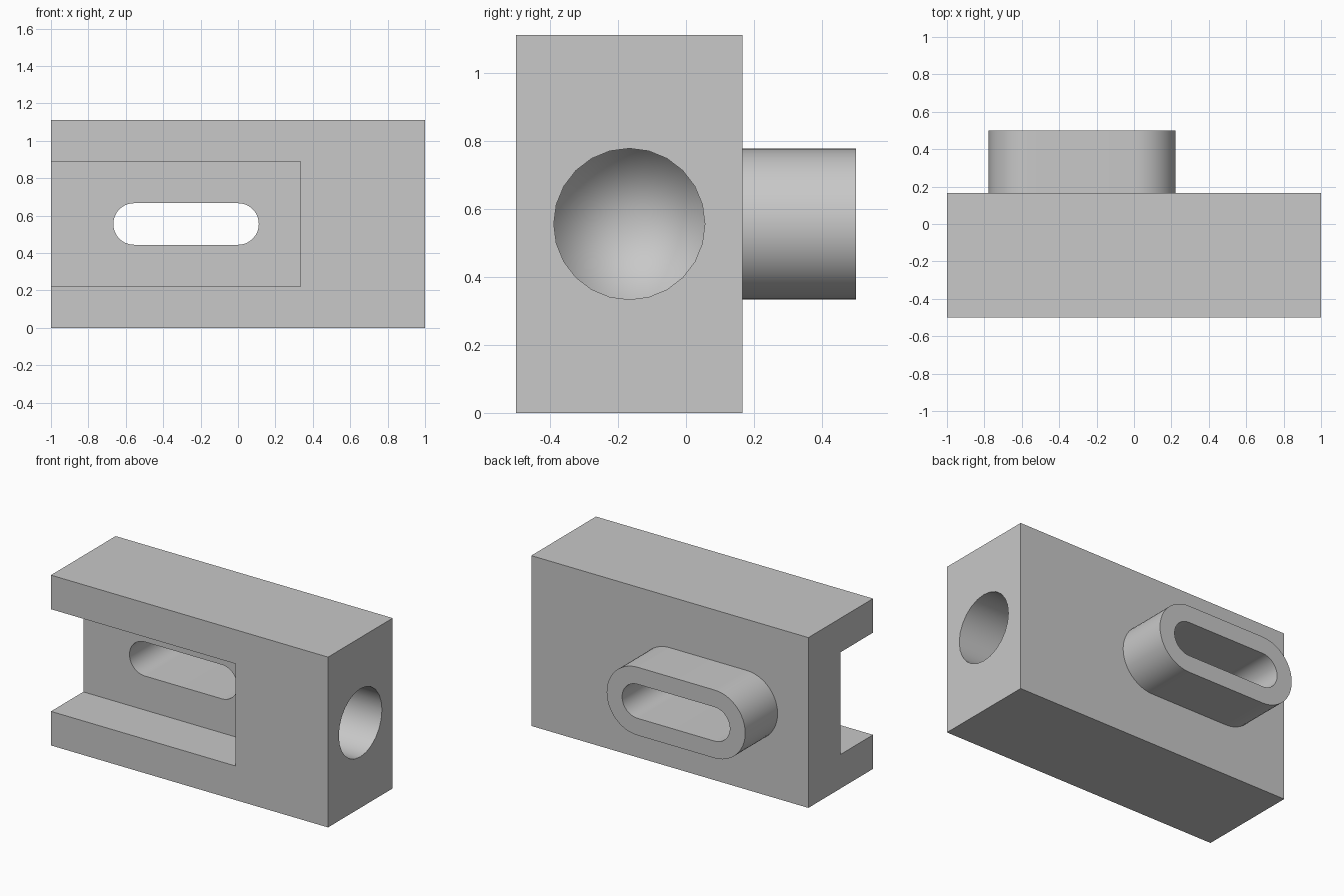
import bpy, bmesh, math
from mathutils import Matrix, Vector

if "Cube" in bpy.data.objects:
    bpy.data.objects.remove(bpy.data.objects["Cube"], do_unlink=True)

U = 1 / 9           # design unit
MID_Z = 5 * U       # height of the slot and bore axes

grey = bpy.data.materials.new("plain_grey")
grey.use_nodes = True
grey.diffuse_color = (0.58, 0.58, 0.58, 1)
grey.node_tree.nodes["Principled BSDF"].inputs["Base Color"].default_value = grey.diffuse_color


def make_object(name, bm):
    bmesh.ops.recalc_face_normals(bm, faces=bm.faces)
    mesh = bpy.data.meshes.new(name)
    bm.to_mesh(mesh)
    bm.free()
    mesh.materials.append(grey)
    obj = bpy.data.objects.new(name, mesh)
    bpy.context.collection.objects.link(obj)
    return obj


def box(name, low, high):
    low, high = Vector(low), Vector(high)
    bm = bmesh.new()
    place = Matrix.Translation((low + high) / 2) @ Matrix.Diagonal((high - low).to_4d())
    bmesh.ops.create_cube(bm, size=1, matrix=place)
    return make_object(name, bm)


def prism(name, points, depth):
    """Extrude a closed outline along a vector."""
    bm = bmesh.new()
    face = bm.faces.new([bm.verts.new(p) for p in points])
    new = bmesh.ops.extrude_face_region(bm, geom=[face])["geom"]
    bmesh.ops.translate(bm, vec=depth, verts=[v for v in new if isinstance(v, bmesh.types.BMVert)])
    return make_object(name, bm)


def rounded_bar(name, radius, y0, y1, steps=24):
    """Straight bar with semicircular ends, running along y."""
    points = []
    for centre, start in ((0, -math.pi / 2), (-5 * U, math.pi / 2)):
        for i in range(steps + 1):
            a = start + math.pi * i / steps
            points.append((centre + radius * math.cos(a), y0, MID_Z + radius * math.sin(a)))
    return prism(name, points, (0, y1 - y0, 0))


def pointed_bore(name, radius, rings, tip, sides=24):
    """Round bore along x that ends in a cone."""
    bm = bmesh.new()
    loops = []
    for x in rings:
        loops.append([bm.verts.new((x, -1.5 * U + radius * math.cos(math.tau * i / sides),
                                    MID_Z + radius * math.sin(math.tau * i / sides)))
                      for i in range(sides)])
    apex = bm.verts.new((tip, -1.5 * U, MID_Z))
    bm.faces.new(loops[0])
    for i in range(sides):
        j = (i + 1) % sides
        bm.faces.new((loops[0][i], loops[0][j], loops[1][j], loops[1][i]))
        bm.faces.new((loops[1][i], loops[1][j], apex))
    return make_object(name, bm)


# Solid block with a rounded boss on its back
block = box("slotted_block", (-1, -4.5 * U, 0), (1, 1.5 * U, 10 * U))
boss = rounded_bar("boss_shape", 2 * U, 0.5 * U, 4.5 * U)

# Open pocket in the front, slot through the boss, pointed bore in the side
pocket = box("pocket_cutter", (-1.2, -1, 2 * U), (3 * U, -1.5 * U, 8 * U))
slot = rounded_bar("slot_cutter", U, -3 * U, 6 * U)
bore = pointed_bore("bore_cutter", 2 * U, (1.1, 6 * U), 0.345)

# The bore is centred on the pocket floor plane
bore.location.y = 0

for tool, operation in ((boss, 'UNION'), (pocket, 'DIFFERENCE'), (slot, 'DIFFERENCE'), (bore, 'DIFFERENCE')):
    mod = block.modifiers.new(tool.name, 'BOOLEAN')
    mod.object, mod.operation, mod.solver = tool, operation, 'EXACT'

bpy.ops.object.select_all(action='DESELECT')
block.select_set(True)
bpy.context.view_layer.objects.active = block
for mod in list(block.modifiers):
    bpy.ops.object.modifier_apply(modifier=mod.name)
for tool in (boss, pocket, slot, bore):
    bpy.data.objects.remove(tool, do_unlink=True)

bpy.ops.object.shade_smooth_by_angle(angle=math.radians(30))
